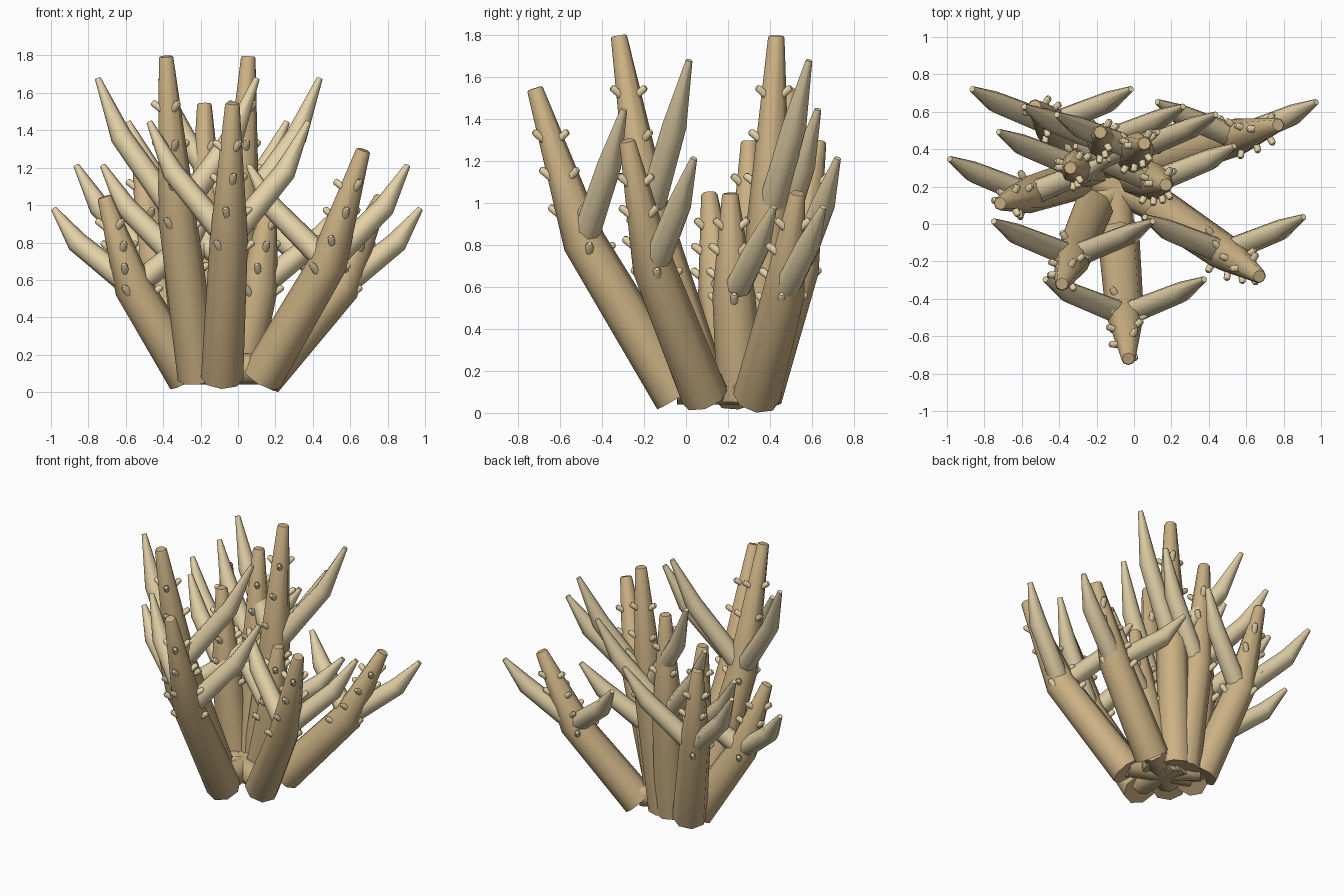
import bpy, bmesh, math
from mathutils import Vector as V

if "Cube" in bpy.data.objects:
    bpy.data.objects.remove(bpy.data.objects["Cube"])


def material(name, col):
    m = bpy.data.materials.new(name)
    m.diffuse_color = (*col, 1)
    m.use_nodes = True
    m.node_tree.nodes["Principled BSDF"].inputs["Base Color"].default_value = m.diffuse_color
    return m


TAN = material("tan", (0.60, 0.44, 0.23))
CREAM = material("cream", (0.77, 0.64, 0.39))


def tube(bm, pts, radii, sides=8):
    """Tapered tube with mitred rings along a path, capped at both ends."""
    pts = [V(p) for p in pts]
    rings = []
    for i, (p, r) in enumerate(zip(pts, radii)):
        d = V((0, 0, 0))
        if i > 0:
            d += (p - pts[i - 1]).normalized()
        if i < len(pts) - 1:
            d += (pts[i + 1] - p).normalized()
        d.normalize()
        u = V((0, 1, 0)).cross(d).normalized()
        v = d.cross(u)
        ring = []
        for k in range(sides):
            a = 2 * math.pi * k / sides
            ring.append(bm.verts.new(p + r * (math.cos(a) * u + math.sin(a) * v)))
        rings.append(ring)
    for a, b in zip(rings, rings[1:]):
        for k in range(sides):
            n = (k + 1) % sides
            bm.faces.new((a[k], a[n], b[n], b[k]))
    bm.faces.new(rings[0][::-1])
    bm.faces.new(rings[-1])


def finish(bm, name, mat):
    me = bpy.data.meshes.new(name)
    bm.to_mesh(me)
    bm.free()
    ob = bpy.data.objects.new(name, me)
    bpy.context.collection.objects.link(ob)
    me.materials.append(mat)
    bpy.ops.object.select_all(action='DESELECT')
    ob.select_set(True)
    bpy.context.view_layer.objects.active = ob
    bpy.ops.object.shade_smooth_by_angle(angle=math.radians(50))


# stems: base x, y, tip x, y, height
STEMS = [
    (-0.085, -0.04, -0.03, -0.72, 1.50),
    (-0.21, 0.10, -0.385, -0.32, 1.75),
    (0.125, 0.09, 0.67, -0.28, 1.25),
    (0.13, 0.335, 0.77, 0.53, 1.00),
    (-0.265, 0.25, -0.715, 0.11, 1.00),
    (0.00, 0.26, 0.17, 0.21, 1.00),
    (-0.07, 0.33, 0.055, 0.43, 1.75),
    (-0.13, 0.34, -0.18, 0.49, 1.50),
    (-0.22, 0.31, -0.34, 0.30, 1.25),
    (-0.27, 0.345, -0.53, 0.63, 1.25),
]
Z0, BEND_Z, BEND_XY = 0.065, 0.51, 0.655
UP = V((0, 0, 1))
ROOT = V((-0.09, 0.19, 0.12))

for i, (bx, by, tx, ty, h) in enumerate(STEMS, 1):
    base, tip = V((bx, by, Z0 + 0.01)), V((tx, ty, 0.045 + h))
    mid = V((bx + (tx - bx) * BEND_XY, by + (ty - by) * BEND_XY, 0.05 + h * BEND_Z))

    # main stem, with a short root joining it to the middle of the cluster
    bm = bmesh.new()
    axis = (tip - mid).normalized()
    tube(bm, (base, mid, tip - axis * 0.008, tip), (0.113, 0.102, 0.039, 0.033))
    tube(bm, (ROOT, base + UP * 0.05), (0.08, 0.085))
    finish(bm, f"coral_stem_{i}", TAN)

    # mirrored pair of side branches
    bm = bmesh.new()
    for s in (-1, 1):
        tube(bm, (mid, mid + V((s * 0.30, 0.12, 0.242 * h)),
                  mid + V((s * 0.425, 0.19, 0.42 * h))), (0.066, 0.058, 0.016))
    finish(bm, f"side_branches_{i}", CREAM)

    # whorls of small round-ended polyps
    bm = bmesh.new()
    for k, f in enumerate((0.48, 0.60, 0.72, 0.84)):
        if f < BEND_Z:
            t = f / BEND_Z
            c, r = base.lerp(mid, t), 0.10
        else:
            t = (f - BEND_Z) / (1 - BEND_Z)
            c, r = mid.lerp(tip, t), 0.10 - 0.062 * t
        for j in range(3):
            a = math.radians(-120 + 20 * k + 120 * j)
            d = V((math.cos(a), math.sin(a), 0))
            tube(bm, (c + d * (r - 0.04) - UP * 0.025, c + d * (r + 0.028) + UP * 0.028,
                      c + d * (r + 0.036) + UP * 0.034), (0.019, 0.018, 0.010))
    finish(bm, f"polyps_{i}", CREAM)
